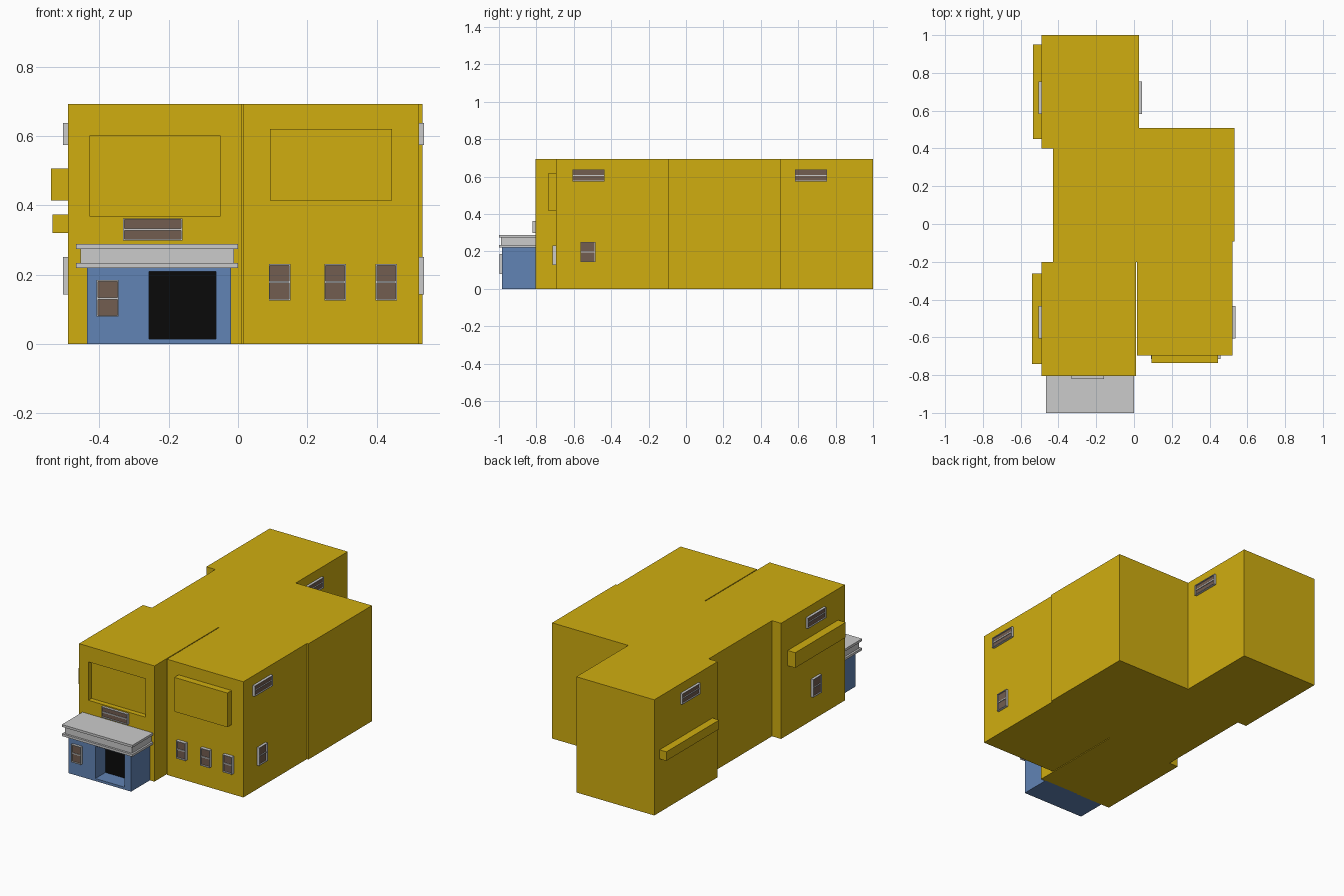
import bpy, bmesh
from mathutils import Matrix, Vector
from math import pi

if "Cube" in bpy.data.objects:
    bpy.data.objects.remove(bpy.data.objects["Cube"])


def material(name, rgb):
    m = bpy.data.materials.new(name)
    m.diffuse_color = (*rgb, 1)
    m.use_nodes = True
    m.node_tree.nodes["Principled BSDF"].inputs["Base Color"].default_value = m.diffuse_color
    return m


YELLOW = material("yellow_wall", (0.63, 0.42, 0.005))
BLUE = material("blue_porch", (0.12, 0.23, 0.46))
BROWN = material("brown_glass", (0.17, 0.11, 0.08))
BLACK = material("black_door", (0.003, 0.003, 0.003))


def finish(name, bm, mat=None):
    bmesh.ops.recalc_face_normals(bm, faces=bm.faces)
    me = bpy.data.meshes.new(name)
    bm.to_mesh(me)
    bm.free()
    ob = bpy.data.objects.new(name, me)
    bpy.context.collection.objects.link(ob)
    if mat:
        me.materials.append(mat)
    return ob


def add_box(bm, x, y, z):
    size = Matrix.Diagonal((x[1] - x[0], y[1] - y[0], z[1] - z[0], 1))
    mid = Matrix.Translation((sum(x) / 2, sum(y) / 2, sum(z) / 2))
    bmesh.ops.create_cube(bm, size=1, matrix=mid @ size)


def box(name, x, y, z, mat=None):
    bm = bmesh.new()
    add_box(bm, x, y, z)
    return finish(name, bm, mat)


def cut(target, name, x, y, z):
    cutter = box(name, x, y, z, target.data.materials[0])
    cutter.hide_render = True
    cutter.hide_viewport = True
    cutter.display_type = 'WIRE'
    mod = target.modifiers.new(name, 'BOOLEAN')
    mod.operation = 'DIFFERENCE'
    mod.solver = 'EXACT'
    mod.object = cutter


def window(name, centre, w, h, turn=0, d=0.015):
    """Window facing -y before turning: centre lies on the wall surface."""
    place = Matrix.Translation(Vector(centre)) @ Matrix.Rotation(turn, 4, 'Z')
    a, b, t = w / 2, h / 2, 0.004
    bm = bmesh.new()
    for s in (-1, 1):
        add_box(bm, sorted((s * a, s * (a - t))), (-d, 0.003), (-b, b))
        add_box(bm, (-a + t, a - t), (-d, 0.003), sorted((s * b, s * (b - t))))
    add_box(bm, (-a + t, a - t), (-d * 0.8, 0.003), (-0.003, 0.003))
    finish(name + "_frame", bm).matrix_world = place
    glass = box(name + "_glass", (-a + t, a - t), (-d * 0.5, 0.003), (-b + t, b - t), BROWN)
    glass.matrix_world = place


# Main building: extruded plan with a narrow slit between the front wings
H = 0.693
plan = [(-0.49, -0.805), (0.01, -0.805), (0.01, -0.2), (0.015, -0.2), (0.015, -0.695),
        (0.522, -0.695), (0.522, -0.093), (0.532, -0.093), (0.532, 0.508), (0.027, 0.508),
        (0.027, 1.0), (-0.49, 1.0), (-0.49, 0.4), (-0.43, 0.4), (-0.43, -0.2), (-0.49, -0.2)]
bm = bmesh.new()
base = bm.faces.new([bm.verts.new((x, y, 0)) for x, y in plan])
top = bmesh.ops.extrude_face_region(bm, geom=[base])
bmesh.ops.translate(bm, vec=(0, 0, H), verts=[v for v in top["geom"] if isinstance(v, bmesh.types.BMVert)])
building = finish("building", bm, YELLOW)
cut(building, "panel_recess_cutter", (-0.428, -0.05), (-0.9, -0.775), (0.37, 0.6))

# Raised panels on the front and left walls
box("front_raised_panel", (0.093, 0.444), (-0.735, -0.69), (0.415, 0.62), YELLOW)
box("left_front_ledge", (-0.54, -0.485), (-0.74, -0.263), (0.415, 0.506), YELLOW)
box("left_back_ledge", (-0.535, -0.485), (0.45, 0.95), (0.32, 0.374), YELLOW)

# Porch with recessed doorway
porch = box("porch", (-0.435, -0.02), (-0.983, -0.8), (0, 0.222), BLUE)
cut(porch, "doorway_cutter", (-0.257, -0.063), (-1.1, -0.885), (0.015, 0.209))
box("door", (-0.257, -0.063), (-0.888, -0.882), (0.015, 0.209), BLACK)

# Canopy of three stacked slabs
box("canopy_lower", (-0.467, 0), (-1.0, -0.8), (0.22, 0.234))
box("canopy_middle", (-0.455, -0.011), (-0.988, -0.8), (0.234, 0.275))
box("canopy_upper", (-0.467, 0), (-1.0, -0.8), (0.275, 0.289))

# Front windows
for i, x in enumerate((0.12, 0.28, 0.428)):
    window(f"front_window_{i + 1}", (x, -0.695, 0.179), 0.062, 0.105, d=0.02)
window("front_wide_window", (-0.246, -0.805, 0.331), 0.172, 0.064)
window("porch_window", (-0.376, -0.983, 0.132), 0.064, 0.106)

# Side windows, the same on both sides of the building
for side, turn, front_x, back_x in (("right", pi / 2, 0.522, 0.027), ("left", -pi / 2, -0.49, -0.49)):
    window(side + "_upper_window", (front_x, -0.521, 0.606), 0.172, 0.064, turn)
    window(side + "_back_window", (back_x, 0.668, 0.606), 0.172, 0.064, turn)
    window(side + "_lower_window", (front_x, -0.525, 0.197), 0.08, 0.108, turn)
